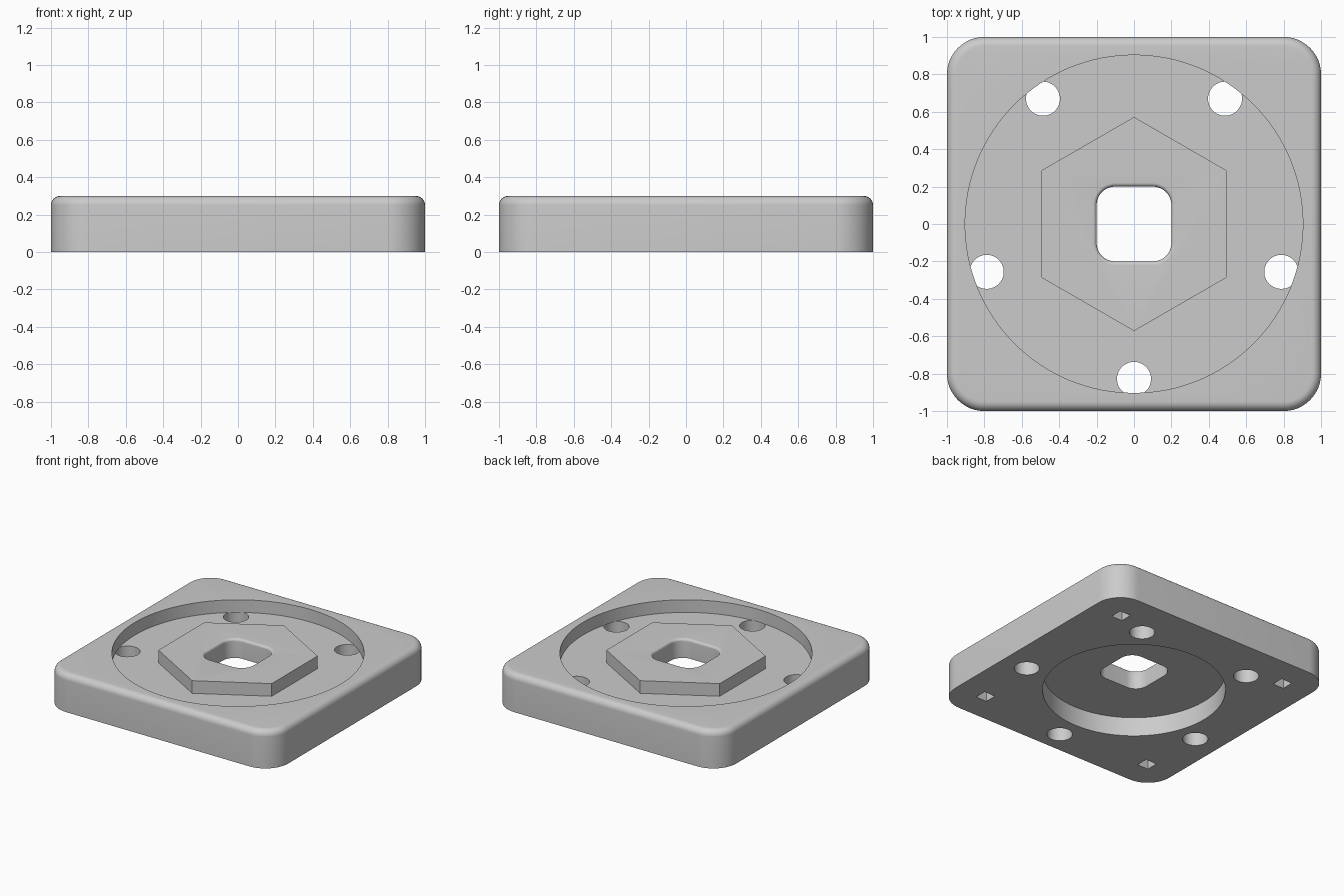
import bpy, bmesh, math
from math import pi, sin, cos, radians

old = bpy.data.objects.get("Cube")
if old:
    bpy.data.objects.remove(old, do_unlink=True)

gray = bpy.data.materials.new("plain gray")
gray.use_nodes = True
gray.diffuse_color = (0.6, 0.6, 0.6, 1)
gray.node_tree.nodes["Principled BSDF"].inputs["Base Color"].default_value = (0.6, 0.6, 0.6, 1)


def loft(name, sections):
    """Solid through stacked loops; each section is a list of (x, y) and a height."""
    bm = bmesh.new()
    rings = [[bm.verts.new((x, y, z)) for x, y in pts] for pts, z in sections]
    n = len(rings[0])
    for a, b in zip(rings, rings[1:]):
        for i in range(n):
            j = (i + 1) % n
            bm.faces.new((a[i], a[j], b[j], b[i]))
    bm.faces.new(rings[0][::-1])
    bm.faces.new(rings[-1])
    mesh = bpy.data.meshes.new(name)
    bm.to_mesh(mesh)
    bm.free()
    mesh.materials.append(gray)
    obj = bpy.data.objects.new(name, mesh)
    bpy.context.collection.objects.link(obj)
    return obj


def rounded_square(half, r, steps=12):
    pts = []
    for q in range(4):
        mid = pi / 4 + q * pi / 2
        cx, cy = (math.copysign(half - r, f(mid)) for f in (cos, sin))
        for k in range(steps + 1):
            a = q * pi / 2 + k / steps * pi / 2
            pts.append((cx + r * cos(a), cy + r * sin(a)))
    return pts


def polygon(r, n, x=0, y=0, turn=0.0):
    return [(x + r * cos(turn + 2 * pi * i / n), y + r * sin(turn + 2 * pi * i / n))
            for i in range(n)]


def prism(name, pts, z0, z1):
    return loft(name, [(pts, z0), (pts, z1)])


TOP, FLOOR, FILLET, LIP = 0.3, 0.2, 0.05, 0.02
arc = [i * pi / 16 for i in range(9)]

# Plate with rounded corners and a rounded top edge
plate = loft("base_plate", [(rounded_square(1, 0.2), 0)] + [
    (rounded_square(1 - FILLET * (1 - cos(a)), 0.2 - FILLET * (1 - cos(a))),
     TOP - FILLET + FILLET * sin(a)) for a in arc])


def combine(tool, operation="DIFFERENCE"):
    mod = plate.modifiers.new(tool.name, "BOOLEAN")
    mod.operation, mod.solver, mod.object = operation, "EXACT", tool
    tool.hide_render = True
    tool.hide_set(True)
    tools.append(tool)


tools = []
# Round top recess with a hexagonal boss standing in it
combine(prism("top_recess_cutter", polygon(0.903, 128), FLOOR, 0.5))
combine(prism("hex_boss", polygon(0.572, 6, turn=pi / 2), 0.17, TOP), "UNION")
# Round recess underneath
combine(prism("bottom_recess_cutter", polygon(0.655, 128), -0.2, 0.15))
# Square centre opening with a rounded upper lip
opening = [(rounded_square(0.2, 0.1), -0.2)]
opening += [(rounded_square(0.2 + LIP * (1 - cos(a)), 0.1 + LIP * (1 - cos(a))),
             TOP - LIP + LIP * sin(a)) for a in arc]
opening.append((opening[-1][0], 0.5))
combine(loft("centre_opening_cutter", opening))
# Five bolt holes that end at the recess floor
for i in range(5):
    a = radians(-90 + 72 * i)
    combine(prism("bolt_hole_cutter", polygon(0.091, 48, 0.828 * cos(a), 0.828 * sin(a)),
                  -0.2, FLOOR))
# Four square sockets under the corners
for sx in (-1, 1):
    for sy in (-1, 1):
        combine(prism("corner_socket_cutter",
                      polygon(0.067, 4, 0.755 * sx, 0.755 * sy, pi / 4), -0.2, 0.1))

# Bake the cuts and drop the helpers
graph = bpy.context.evaluated_depsgraph_get()
baked = bpy.data.meshes.new_from_object(plate.evaluated_get(graph))
plate.modifiers.clear()
plate.data = baked
for tool in tools:
    bpy.data.objects.remove(tool, do_unlink=True)
baked.materials.clear()
baked.materials.append(gray)
for p in baked.polygons:
    p.material_index = 0

bpy.ops.object.select_all(action="DESELECT")
bpy.context.view_layer.objects.active = plate
plate.select_set(True)
bpy.ops.object.shade_smooth_by_angle(angle=radians(30))
